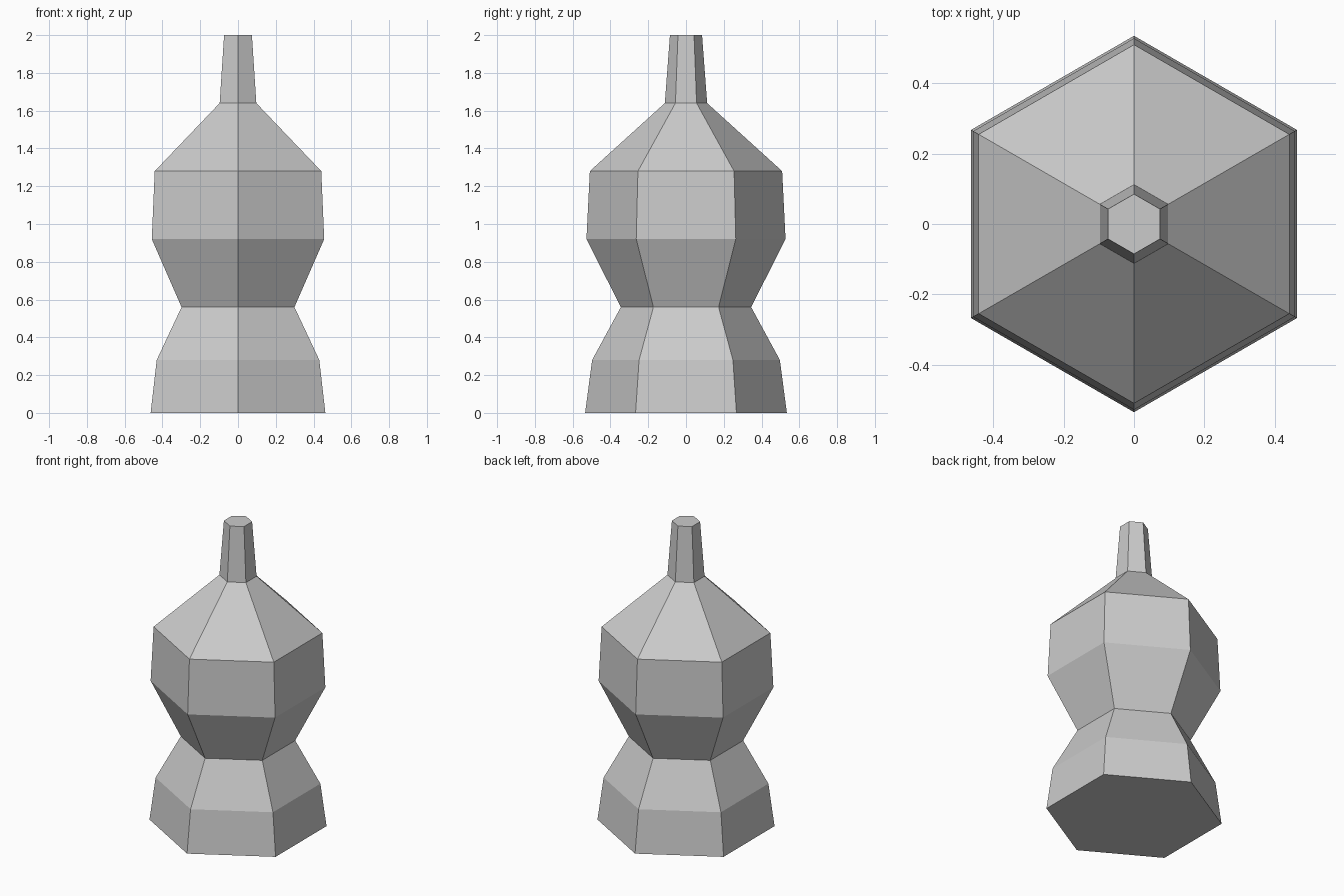
import bpy, bmesh
from math import sin, cos, pi

if "Cube" in bpy.data.objects:
    bpy.data.objects.remove(bpy.data.objects["Cube"])

SIDES = 6
# (radius to corner, height) from base to tip
PROFILE = [(0.534, 0.0), (0.497, 0.28), (0.345, 0.56), (0.527, 0.92),
           (0.509, 1.28), (0.112, 1.64), (0.085, 2.0)]


def lathe(name, profile, sides):
    """Closed, flat-faced solid of revolution with a corner facing front."""
    bm = bmesh.new()
    rings = []
    for r, z in profile:
        angles = [-pi / 2 + 2 * pi * i / sides for i in range(sides)]
        rings.append([bm.verts.new((r * cos(a), r * sin(a), z)) for a in angles])
    for low, high in zip(rings, rings[1:]):
        for i in range(sides):
            j = (i + 1) % sides
            bm.faces.new((low[i], low[j], high[j], high[i]))
    bm.faces.new(rings[0][::-1])
    bm.faces.new(rings[-1])
    mesh = bpy.data.meshes.new(name)
    bm.to_mesh(mesh)
    bm.free()
    obj = bpy.data.objects.new(name, mesh)
    bpy.context.collection.objects.link(obj)
    return obj


# Six-sided turned body: flared foot, waist, bulb and slim neck
lathe("hexagonal_bottle_body", PROFILE, SIDES)
